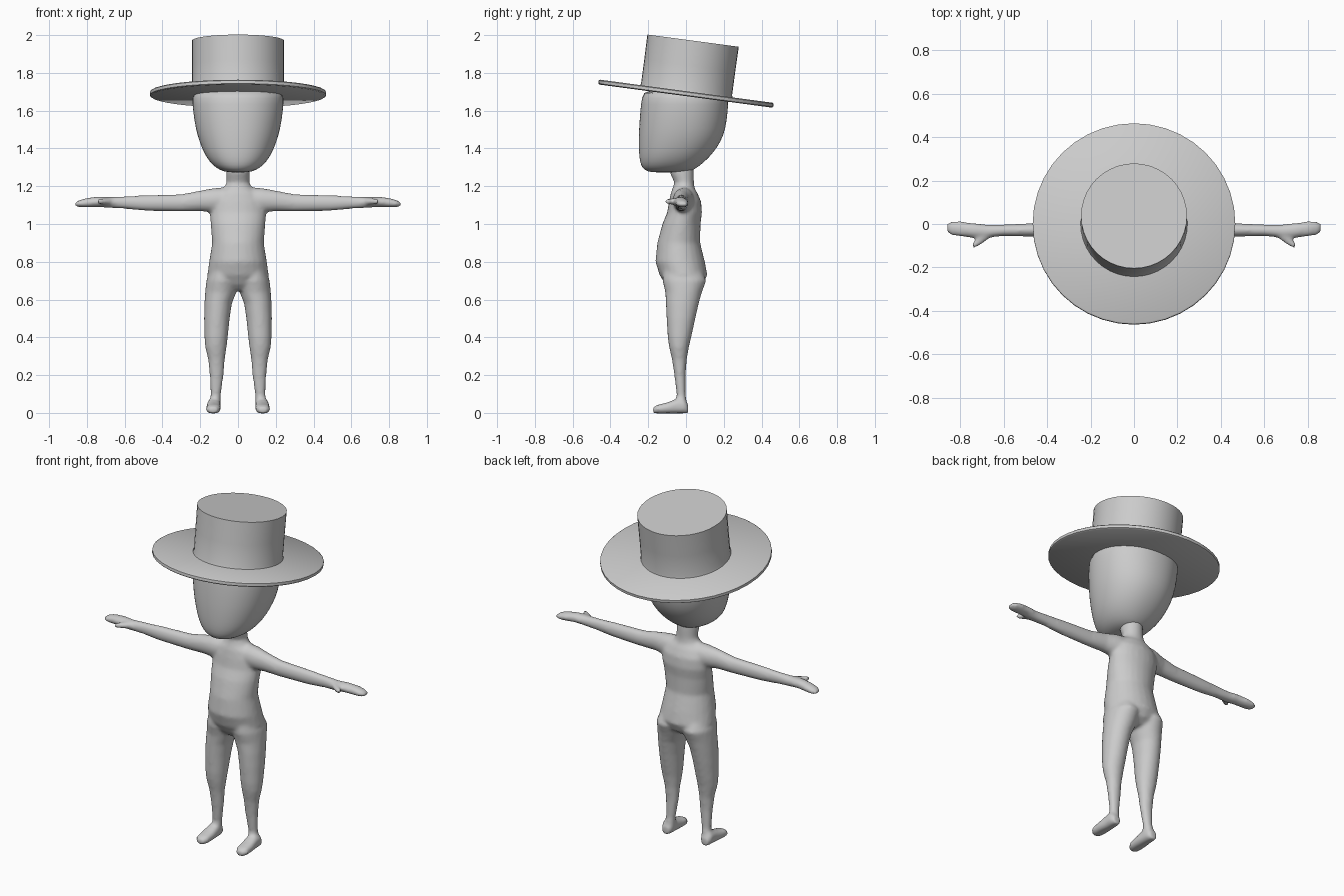
import bpy
import bmesh
from math import sin, cos, pi, radians
from mathutils import Matrix, Vector

cube = bpy.data.objects.get("Cube")
if cube:
    bpy.data.objects.remove(cube)

# One plain grey for the whole figure
grey = bpy.data.materials.new("plain grey")
grey.use_nodes = True
colour = (0.6, 0.6, 0.6, 1)
grey.diffuse_color = colour
grey.node_tree.nodes["Principled BSDF"].inputs["Base Color"].default_value = colour


def loft(bm, axis, rings, side=1, segments=24, power=1.0):
    """Skin oval rings (position, u min, u max, v min, v max) along an axis."""
    order = {"x": (2, 0, 1), "y": (0, 2, 1), "z": (0, 1, 2)}[axis]
    loops = []
    for t, u0, u1, v0, v1 in rings:
        loop = []
        for i in range(segments):
            c, s = cos(2 * pi * i / segments), sin(2 * pi * i / segments)
            c = abs(c) ** power * (1 if c > 0 else -1)
            s = abs(s) ** power * (1 if s > 0 else -1)
            uvt = ((u0 + u1) / 2 + c * (u1 - u0) / 2,
                   (v0 + v1) / 2 + s * (v1 - v0) / 2, t)
            x, y, z = (uvt[k] for k in order)
            loop.append(bm.verts.new((x * side, y, z)))
        loops.append(loop)
    for a, b in zip(loops, loops[1:]):
        for i in range(segments):
            j = (i + 1) % segments
            bm.faces.new((a[i], a[j], b[j], b[i]))
    bm.faces.new(loops[0])
    bm.faces.new(loops[-1])


def centred(rows):
    """Rings symmetric about x = 0: (position, half width, v min, v max)."""
    return [(t, -w, w, v0, v1) for t, w, v0, v1 in rows]


def finish(bm, name):
    bmesh.ops.recalc_face_normals(bm, faces=bm.faces)
    for face in bm.faces:
        face.smooth = True
    mesh = bpy.data.meshes.new(name)
    bm.to_mesh(mesh)
    bm.free()
    mesh.materials.append(grey)
    obj = bpy.data.objects.new(name, mesh)
    bpy.context.collection.objects.link(obj)
    return obj


# Body: torso, arms, legs and feet blended into one skin
body = bmesh.new()
loft(body, "z", centred([
    (.65, .07, -.08, .05), (.68, .13, -.11, .09), (.73, .163, -.14, .113),
    (.8, .153, -.162, .1), (.9, .137, -.152, .075), (1, .145, -.125, .077),
    (1.06, .15, -.1, .085), (1.12, .145, -.09, .08), (1.165, .115, -.08, .06),
    (1.19, .075, -.07, .045), (1.22, .06, -.062, .042),
    (1.27, .062, -.085, .042), (1.32, .06, -.09, .04)]))

arm = [(.05, -.07, .05, 1.06, 1.195), (.13, -.07, .04, 1.06, 1.19),
       (.2, -.065, .02, 1.068, 1.177), (.3, -.06, .01, 1.066, 1.158),
       (.5, -.058, .002, 1.07, 1.152), (.6, -.056, -.002, 1.08, 1.147),
       (.68, -.064, -.002, 1.085, 1.143), (.74, -.064, .004, 1.09, 1.145),
       (.8, -.058, .013, 1.088, 1.138), (.84, -.052, .013, 1.088, 1.127),
       (.862, -.04, .004, 1.094, 1.114)]
thumb = [(.65, -.055, -.02, 1.1, 1.135), (.69, -.084, -.035, 1.1, 1.137),
         (.72, -.104, -.064, 1.102, 1.137), (.745, -.115, -.086, 1.105, 1.133)]
leg = [(.76, .02, .145, -.12, .08), (.7, .0, .168, -.125, .108),
       (.64, .008, .174, -.11, .085), (.58, .032, .178, -.107, .068),
       (.5, .044, .18, -.103, .05), (.4, .054, .178, -.097, .028),
       (.35, .06, .174, -.09, .016), (.28, .07, .158, -.074, .004),
       (.2, .076, .15, -.062, -.002), (.1, .09, .146, -.05, -.002),
       (.03, .093, .15, -.055, .008)]
foot = [(.012, .105, .152, -.003, .045), (-.01, .094, .163, -.003, .075),
        (-.05, .092, .164, -.003, .075), (-.1, .09, .17, -.003, .055),
        (-.15, .093, .17, -.003, .043), (-.175, .11, .155, -.002, .03)]
for side in (1, -1):
    loft(body, "x", arm, side)
    loft(body, "x", thumb, side)
    loft(body, "z", leg, side)
    loft(body, "y", foot, side, power=.8)
body_obj = finish(body, "body")
remesh = body_obj.modifiers.new("blend", "REMESH")
remesh.mode = "VOXEL"
remesh.voxel_size = .01
remesh.use_smooth_shade = True
smooth = body_obj.modifiers.new("soften", "SMOOTH")
smooth.factor = .5
smooth.iterations = 7

# Head: flat-fronted egg, narrowing to the chin
head = bmesh.new()
loft(head, "z", centred([
    (1.273, .03, -.16, -.02), (1.277, .075, -.205, .02),
    (1.295, .115, -.232, .055), (1.33, .152, -.245, .1),
    (1.38, .183, -.25, .148), (1.44, .206, -.251, .187),
    (1.5, .224, -.25, .21), (1.6, .24, -.243, .223),
    (1.67, .243, -.235, .226), (1.72, .235, -.22, .22)]),
    segments=32, power=.93)
head_obj = finish(head, "head")
head_obj.modifiers.new("round", "SUBSURF").levels = 1

# Hat: tilted brim disc and straight crown
tilt = Matrix.Translation(Vector((0, 0, 1.69))) @ Matrix.Rotation(radians(-7.6), 4, "X")


def hat_part(name, rows):
    bm = bmesh.new()
    loft(bm, "z", centred([(z, r, -r, r) for z, r in rows]), segments=40)
    bm.transform(tilt)
    obj = finish(bm, name)
    bpy.ops.object.select_all(action="DESELECT")
    obj.select_set(True)
    bpy.context.view_layer.objects.active = obj
    bpy.ops.object.shade_smooth_by_angle(angle=radians(40))


hat_part("hat_brim", [(-.013, .46), (-.008, .467), (.008, .467), (.013, .46)])
hat_part("hat_crown", [(.0, .25), (.025, .243), (.15, .243), (.283, .244)])
